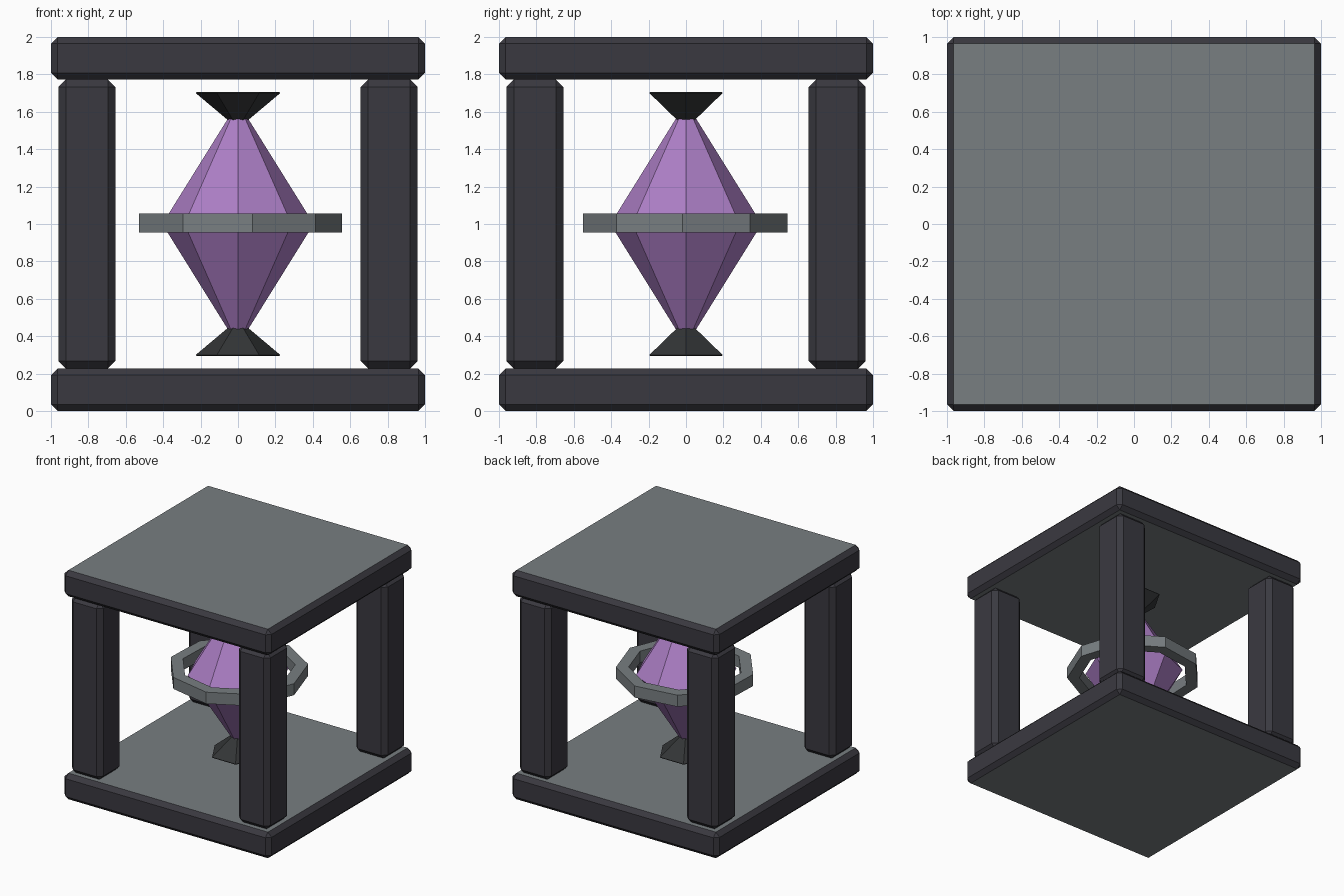
import bpy, bmesh, math

if "Cube" in bpy.data.objects:
    bpy.data.objects.remove(bpy.data.objects["Cube"])


def material(name, srgb):
    m = bpy.data.materials.new(name)
    lin = [((c / 255 + 0.055) / 1.055) ** 2.4 for c in srgb]
    m.diffuse_color = (*lin, 1)
    m.use_nodes = True
    m.node_tree.nodes["Principled BSDF"].inputs["Base Color"].default_value = m.diffuse_color
    return m


FRAME = material("dark frame", (58, 57, 64))
GREY = material("grey metal", (120, 126, 129))
PURPLE = material("purple crystal", (172, 126, 197))
HOLDER = material("charcoal holder", (51, 53, 54))


def finish(bm, name, *mats):
    bmesh.ops.recalc_face_normals(bm, faces=bm.faces)
    me = bpy.data.meshes.new(name)
    bm.to_mesh(me)
    bm.free()
    for m in mats:
        me.materials.append(m)
    ob = bpy.data.objects.new(name, me)
    bpy.context.collection.objects.link(ob)
    return ob


def chamfered_box(name, centre, size, chamfer, mats):
    """Box with chamfered edges; with two materials the flat top and bottom get the second."""
    bm = bmesh.new()
    bmesh.ops.create_cube(bm, size=1)
    for v in bm.verts:
        v.co = [c + p * s for c, p, s in zip(centre, v.co, size)]
    bmesh.ops.bevel(bm, geom=bm.edges[:], offset=chamfer, segments=1, affect='EDGES')
    bm.normal_update()
    for f in bm.faces:
        f.material_index = int(len(mats) > 1 and abs(f.normal.z) > 0.95)
    return finish(bm, name, *mats)


def lathe(name, profile, sides, mat, turn=0.0, closed=False):
    """Spin (radius, z) points into a flat-sided solid."""
    bm = bmesh.new()
    rings = []
    for k in range(sides):
        a = turn + 2 * math.pi * k / sides
        rings.append([bm.verts.new((r * math.cos(a), r * math.sin(a), z)) for r, z in profile])
    n = len(profile)
    for k in range(sides):
        a, b = rings[k], rings[(k + 1) % sides]
        for i in range(n if closed else n - 1):
            j = (i + 1) % n
            bm.faces.new((a[i], b[i], b[j], a[j]))
    bmesh.ops.remove_doubles(bm, verts=bm.verts[:], dist=1e-5)
    return finish(bm, name, mat)


# Base and roof slabs
chamfered_box("base_slab", (0, 0, 0.114), (2, 2, 0.228), 0.036, (FRAME, GREY))
chamfered_box("roof_slab", (0, 0, 1.886), (2, 2, 0.228), 0.036, (FRAME, GREY))

# Four corner pillars
for sx, side in ((-1, "left"), (1, "right")):
    for sy, end in ((-1, "front"), (1, "back")):
        chamfered_box(f"{end}_{side}_pillar", (sx * 0.808, sy * 0.808, 1),
                      (0.305, 0.305, 1.546), 0.04, (FRAME,))

# Eight-sided double-pointed crystal
lathe("crystal", [(0, 0.35), (0.405, 1), (0, 1.65)], 8, PURPLE)

# Six-sided holders above and below the crystal
for s, name in ((-1, "lower_holder"), (1, "upper_holder")):
    lathe(name, [(0, 1 + s * 0.51), (0.226, 1 + s * 0.7), (0.22, 1 + s * 0.707),
                 (0, 1 + s * 0.707)], 6, HOLDER)

# Nine-sided ring floating around the crystal
lathe("ring", [(0.455, 0.954), (0.556, 0.954), (0.556, 1.055), (0.455, 1.055)],
      9, GREY, turn=math.radians(-2), closed=True)
